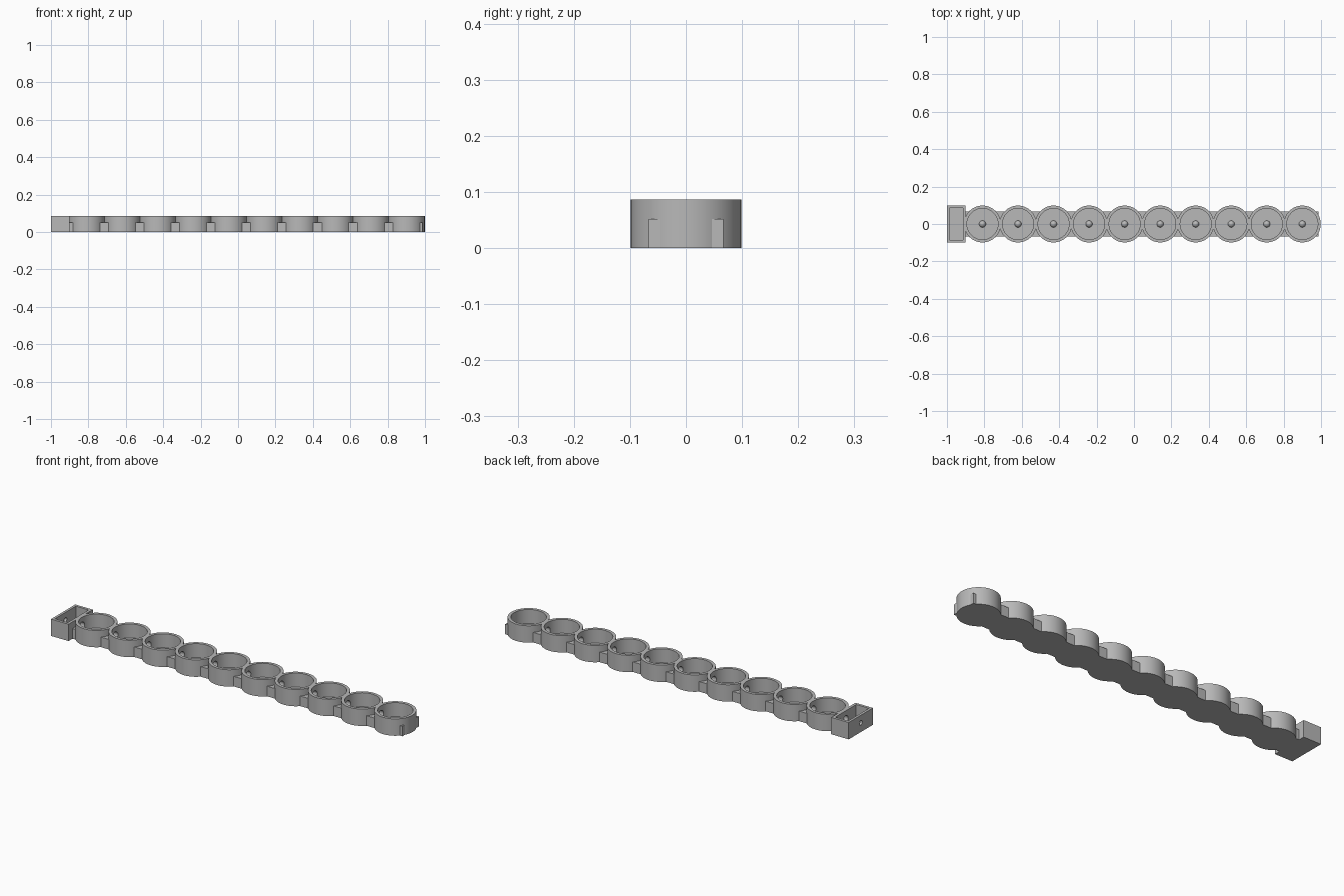
import bpy, bmesh, math
from mathutils import Matrix, Vector

if "Cube" in bpy.data.objects:
    bpy.data.objects.remove(bpy.data.objects["Cube"], do_unlink=True)

COUNT, PITCH, FIRST = 10, 0.19, -0.81
HEIGHT, FLOOR = 0.087, 0.015
OUTER, INNER = 0.0985, 0.083
BAR_TOP, BAR_HALF = 0.052, 0.067
centres = [FIRST + i * PITCH for i in range(COUNT)]

grey = bpy.data.materials.new("plain grey")
grey.use_nodes = True
grey.diffuse_color = (0.48, 0.48, 0.48, 1)
grey.node_tree.nodes["Principled BSDF"].inputs["Base Color"].default_value = (0.48, 0.48, 0.48, 1)


def make(name, bm):
    bmesh.ops.recalc_face_normals(bm, faces=bm.faces)
    mesh = bpy.data.meshes.new(name)
    bm.to_mesh(mesh)
    bm.free()
    mesh.materials.append(grey)
    ob = bpy.data.objects.new(name, mesh)
    bpy.context.collection.objects.link(ob)
    return ob


def add_box(bm, low, high):
    low, high = Vector(low), Vector(high)
    matrix = Matrix.Translation((low + high) / 2) @ Matrix.Diagonal((high - low).to_4d())
    bmesh.ops.create_cube(bm, size=1, matrix=matrix)


def add_rod(bm, start, end, radius, segments=64):
    start, end = Vector(start), Vector(end)
    axis = end - start
    turn = Vector((0, 0, 1)).rotation_difference(axis).to_matrix().to_4x4()
    bmesh.ops.create_cone(bm, cap_ends=True, segments=segments, radius1=radius, radius2=radius,
                          depth=axis.length, matrix=Matrix.Translation((start + end) / 2) @ turn)


def cut(ob, *cutters):
    bpy.context.view_layer.objects.active = ob
    for cutter in cutters:
        mod = ob.modifiers.new("cut", 'BOOLEAN')
        mod.operation = 'DIFFERENCE'
        mod.solver = 'EXACT'
        mod.object = cutter
        bpy.ops.object.modifier_apply(modifier=mod.name)


def smooth(ob):
    bpy.ops.object.select_all(action='DESELECT')
    ob.select_set(True)
    bpy.context.view_layer.objects.active = ob
    bpy.ops.object.shade_smooth_by_angle(angle=math.radians(30))


# Cutters: cable tunnel, small outlet, clearance for the cups
bm = bmesh.new()
add_rod(bm, (-0.95, 0, 0.042), (centres[-1], 0, 0.042), 0.02, 32)
tunnel = make("tunnel_cutter", bm)
bm = bmesh.new()
add_rod(bm, (-1.1, 0, 0.048), (-0.95, 0, 0.048), 0.012, 32)
outlet = make("outlet_cutter", bm)
bm = bmesh.new()
for x in centres:
    add_rod(bm, (x, 0, -0.1), (x, 0, 0.2), 0.09)
clearance = make("clearance_cutter", bm)
bm = bmesh.new()
add_box(bm, (-0.987, -0.085, FLOOR), (-0.914, 0.085, 0.2))
cavity = make("cavity_cutter", bm)

# Low bar linking all the cups
bm = bmesh.new()
add_box(bm, (-0.905, -BAR_HALF, 0), (centres[-1] + 0.087, BAR_HALF, BAR_TOP))
bar = make("link_bar", bm)
cut(bar, clearance, tunnel)
smooth(bar)

# Open end box
bm = bmesh.new()
add_box(bm, (-1, -0.099, 0), (-0.9, 0.099, HEIGHT))
box = make("end_box", bm)
cut(box, cavity, tunnel, outlet)
smooth(box)

# Round cups, each with a small dome on its floor
for i, x in enumerate(centres):
    bm = bmesh.new()
    profile = [(0, 0), (OUTER, 0), (OUTER, HEIGHT), (INNER, HEIGHT), (INNER, FLOOR), (0, FLOOR)]
    verts = [bm.verts.new((x + r, 0, z)) for r, z in profile]
    edges = [bm.edges.new(pair) for pair in zip(verts, verts[1:])]
    bmesh.ops.spin(bm, geom=verts + edges, cent=(x, 0, 0), axis=(0, 0, 1),
                   angle=math.tau, steps=72, use_duplicate=False)
    bmesh.ops.remove_doubles(bm, verts=bm.verts, dist=0.0001)
    cup = make(f"cup_{i + 1}", bm)
    cut(cup, tunnel)
    smooth(cup)

    bm = bmesh.new()
    bmesh.ops.create_uvsphere(bm, u_segments=24, v_segments=12, radius=0.018,
                              matrix=Matrix.Translation((x, 0, FLOOR + 0.002)))
    bmesh.ops.bisect_plane(bm, geom=bm.verts[:] + bm.edges[:] + bm.faces[:],
                           plane_co=(0, 0, FLOOR - 0.003), plane_no=(0, 0, -1), clear_outer=True)
    smooth(make(f"floor_dome_{i + 1}", bm))

for cutter in (tunnel, outlet, clearance, cavity):
    bpy.data.objects.remove(cutter, do_unlink=True)
